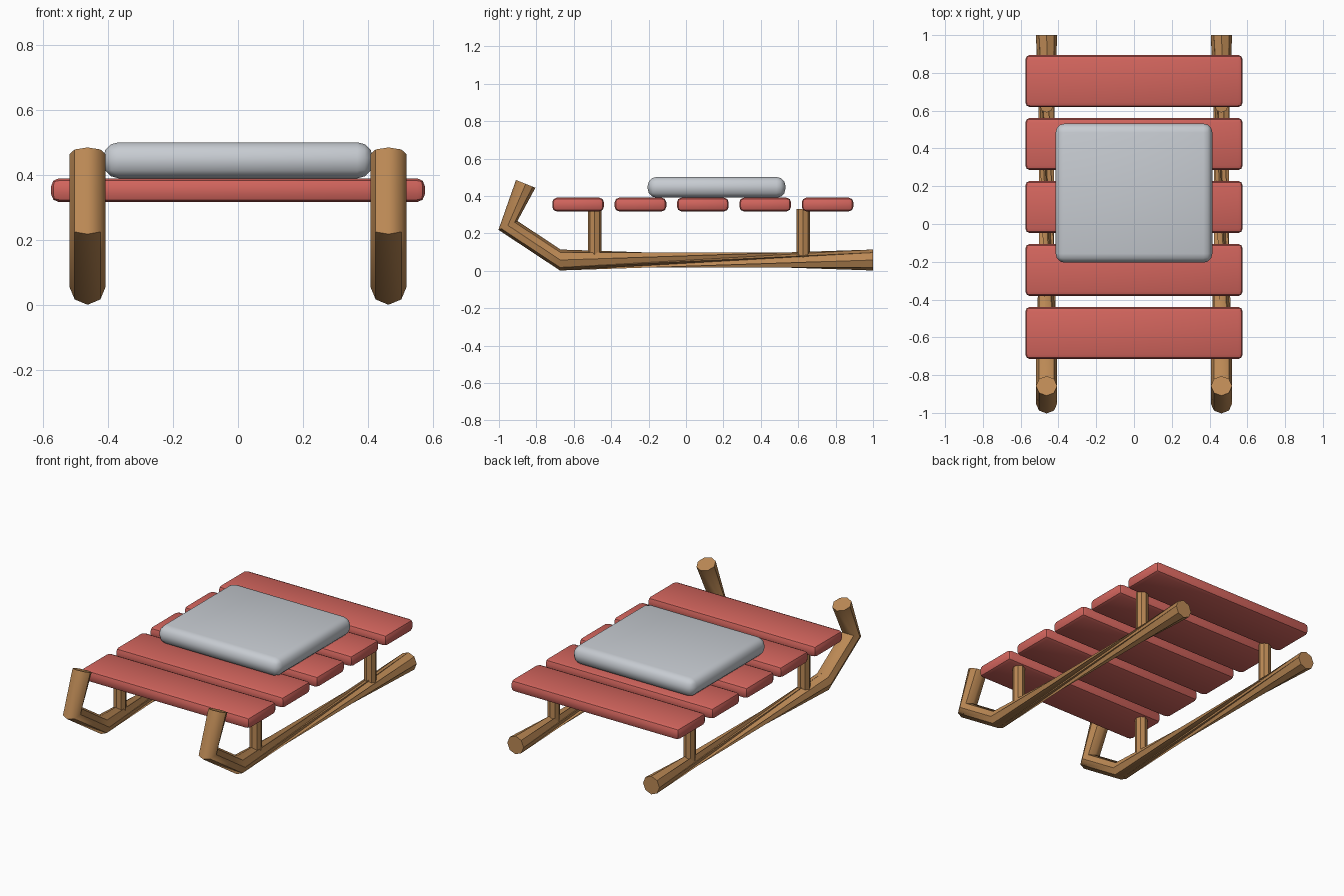
import bpy, bmesh
from math import cos, sin, radians, tau
from mathutils import Vector

cube = bpy.data.objects.get("Cube")
if cube:
    bpy.data.objects.remove(cube, do_unlink=True)


def material(name, rgb):
    mat = bpy.data.materials.new(name)
    mat.use_nodes = True
    mat.diffuse_color = (*rgb, 1)
    mat.node_tree.nodes["Principled BSDF"].inputs["Base Color"].default_value = (*rgb, 1)
    return mat


WOOD = material("brown wood", (0.50, 0.25, 0.09))
RED = material("red paint", (0.65, 0.13, 0.11))
GREY = material("grey cloth", (0.57, 0.60, 0.64))


def finish(name, bm, mat, angle=40):
    bmesh.ops.recalc_face_normals(bm, faces=bm.faces)
    mesh = bpy.data.meshes.new(name)
    bm.to_mesh(mesh)
    bm.free()
    mesh.materials.append(mat)
    obj = bpy.data.objects.new(name, mesh)
    bpy.context.collection.objects.link(obj)
    bpy.ops.object.select_all(action="DESELECT")
    obj.select_set(True)
    bpy.context.view_layer.objects.active = obj
    bpy.ops.object.shade_smooth_by_angle(angle=radians(angle))
    return obj


def rounded_box(name, low, high, bevel, segments, mat):
    low, high = Vector(low), Vector(high)
    bm = bmesh.new()
    bmesh.ops.create_cube(bm, size=1)
    for v in bm.verts:
        v.co = (low + high) / 2 + v.co * (high - low)
    bmesh.ops.bevel(bm, geom=bm.edges[:], offset=bevel, segments=segments,
                    profile=0.5, affect="EDGES")
    finish(name, bm, mat)


def tube(name, x, stations, radius, mat, sides=8):
    """Rings at (y, z, in-plane tilt, index shift); a shift twists the tube."""
    bm = bmesh.new()
    rings = []
    for y, z, tilt, shift in stations:
        t = radians(tilt)
        ring = []
        for i in range(sides):
            a = tau * (i + shift) / sides
            r = radius * sin(a)
            ring.append(bm.verts.new((x + radius * cos(a), y + r * cos(t), z + r * sin(t))))
        rings.append(ring)
    for a, b in zip(rings, rings[1:]):
        for i in range(sides):
            j = (i + 1) % sides
            bm.faces.new((a[i], a[j], b[j]))
            bm.faces.new((a[i], b[j], b[i]))
    bm.faces.new(rings[0])
    bm.faces.new(rings[-1])
    finish(name, bm, mat)


# Runners with an upturned front and a twisted rail, plus their posts
for side, x in (("left", 0.463), ("right", -0.463)):
    tube(f"{side}_runner", x,
         [(-0.857, 0.465, -22, 0), (-0.952, 0.243, 25, 0),
          (-0.672, 0.058, 88, 0), (1.0, 0.058, 90, 2)], 0.056, WOOD)
    for place, y in (("front", -0.488), ("rear", 0.626)):
        tube(f"{side}_{place}_post", x,
             [(y, 0.07, 0, 0), (y, 0.33, 0, 0)], 0.036, WOOD)

# Cross planks
for i in range(5):
    y = -0.577 + i * 0.3335
    rounded_box(f"plank_{i + 1}", (-0.575, y - 0.138, 0.318), (0.575, y + 0.138, 0.391),
                0.024, 2, RED)

# Seat cushion
rounded_box("cushion", (-0.415, -0.205, 0.391), (0.415, 0.532, 0.502), 0.048, 3, GREY)
